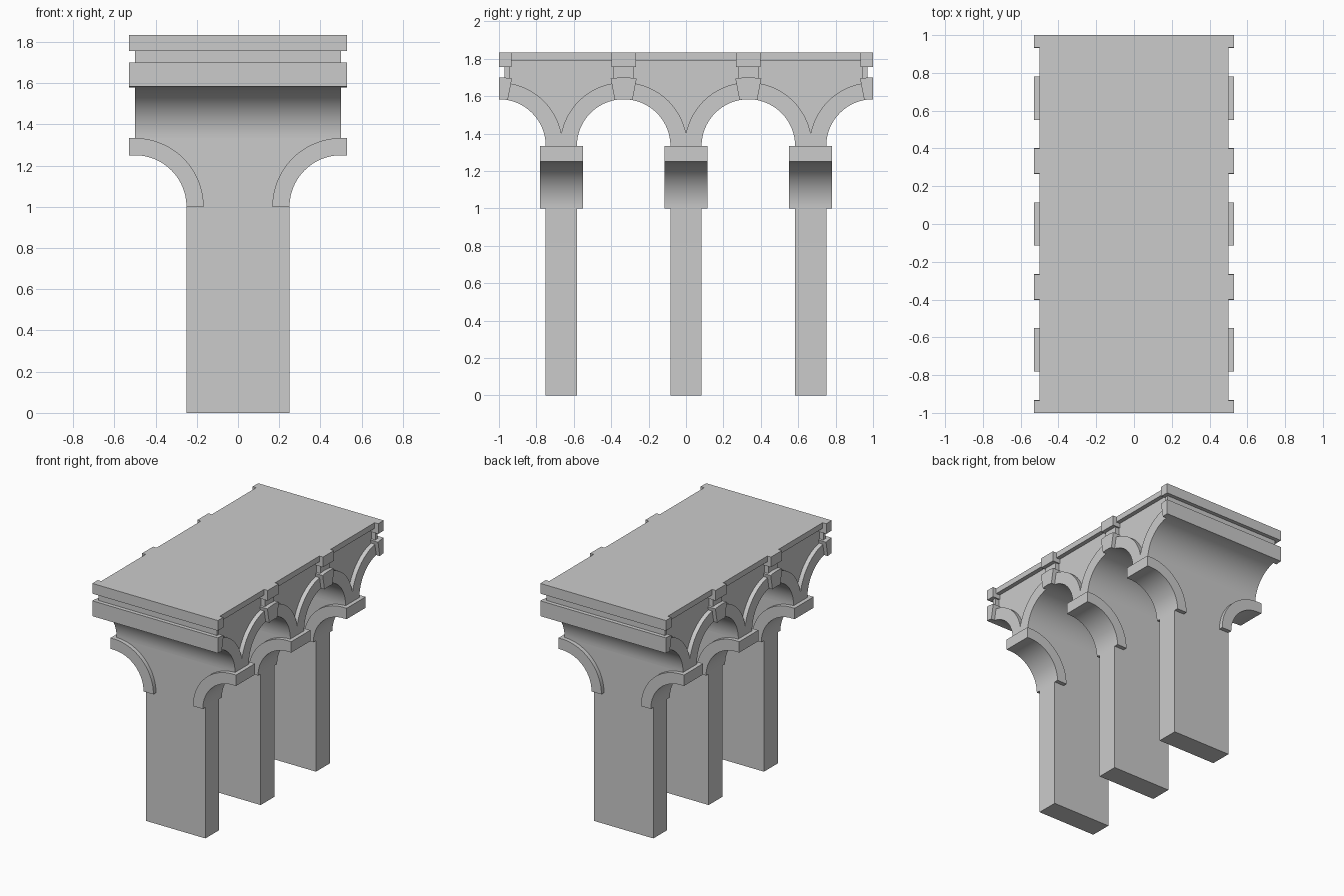
import bpy, bmesh
from math import sin, cos, pi, sqrt, asin

if "Cube" in bpy.data.objects:
    bpy.data.objects.remove(bpy.data.objects["Cube"])

SPRING, R = 4 / 3, 0.25            # upper arch springing height and radius
PIERS = (-2 / 3, 0, 2 / 3)
HALF, OUT, DEEP = 0.5, 0.53, 0.467  # wall face, projecting trim, recessed panel


def arc(cx, cz, r, a0, a1, n=24):
    return [(cx + r * cos(a0 + (a1 - a0) * i / n), cz + r * sin(a0 + (a1 - a0) * i / n))
            for i in range(n + 1)]


def prism(name, pts, lo, hi, axis):
    """Extrude a 2D outline (horizontal, z) along 'X' or 'Y' from lo to hi."""
    bm = bmesh.new()
    vs = [bm.verts.new((lo, a, z) if axis == 'X' else (a, lo, z)) for a, z in pts]
    face = bm.faces.new(vs)
    ext = bmesh.ops.extrude_face_region(bm, geom=[face])['geom']
    d = (hi - lo, 0, 0) if axis == 'X' else (0, hi - lo, 0)
    bmesh.ops.translate(bm, vec=d, verts=[g for g in ext if isinstance(g, bmesh.types.BMVert)])
    bmesh.ops.recalc_face_normals(bm, faces=bm.faces)
    me = bpy.data.meshes.new(name)
    bm.to_mesh(me)
    bm.free()
    ob = bpy.data.objects.new(name, me)
    bpy.context.collection.objects.link(ob)
    return ob


def smooth(ob):
    bpy.ops.object.select_all(action='DESELECT')
    ob.select_set(True)
    bpy.context.view_layer.objects.active = ob
    bpy.ops.object.shade_smooth_by_angle()


def sides(lo, hi):
    return ((lo, hi), (-hi, -lo))


# Piers flaring out at the top, with curved bands under each bracket
flare = [(0.25, 0)] + arc(0.5, 1, 0.25, pi, pi / 2) + [(HALF, SPRING)]
pier_outline = flare + [(-x, z) for x, z in reversed(flare)]
band = (arc(0.5, 1, 0.25, pi, pi / 2) + [(OUT, 1.25), (OUT, SPRING)]
        + arc(0.5, 1, 1 / 3, pi / 2, pi))
for p in PIERS:
    smooth(prism("pier", pier_outline, p - 1 / 12, p + 1 / 12, 'Y'))
    for s in (1, -1):
        smooth(prism("bracket_band", [(s * x, z) for x, z in band], p - 0.115, p + 0.115, 'Y'))

# Vaulted deck with a slot across each end
end = [(1, 1.833), (1, 1.755), (0.97, 1.755), (0.97, 1.70)]
outline = end + arc(1, SPRING, R, pi / 2, pi)
outline[4:4] = [(1, 1.70)]
outline += arc(1 / 3, SPRING, R, 0, pi, 48) + arc(-1 / 3, SPRING, R, 0, pi, 48)
outline += arc(-1, SPRING, R, 0, pi / 2) + [(-1, 1.70)] + [(-y, z) for y, z in reversed(end)]
deck = prism("vaulted_deck", outline, -HALF, HALF, 'X')

# Recessed spandrel panels between the arch rings
RO, PW = 0.34, 0.278
a_low, a_top = asin(sqrt(RO ** 2 - 1 / 9) / RO), asin(sqrt(RO ** 2 - (1 / 3 - PW) ** 2) / RO)
for p in PIERS:
    right = arc(p + 1 / 3, SPRING, RO, pi - a_low, pi - a_top)
    left = [(2 * p - y, z) for y, z in reversed(right)]
    panel = right + [(p + PW, 1.79), (p - PW, 1.79)] + left[:-1]
    for lo, hi in sides(DEEP, 0.6):
        cutter = prism("panel_cutter", panel, lo, hi, 'X')
        cutter.hide_render = True
        mod = deck.modifiers.new("panel", 'BOOLEAN')
        mod.operation, mod.solver, mod.object = 'DIFFERENCE', 'EXACT', cutter
        bpy.context.view_layer.objects.active = deck
        bpy.ops.object.modifier_apply(modifier=mod.name)
        bpy.data.objects.remove(cutter)
smooth(deck)

# Keystones and cap blocks over each arch crown, halved at the two ends
W = 0.19
for c in (-1, -1 / 3, 1 / 3, 1):
    a0 = pi / 2 - (0 if c == 1 else W)
    a1 = pi / 2 + (0 if c == -1 else W)
    wedge = arc(c, SPRING, R, a0, a1, 8) + arc(c, SPRING, 0.367, a1, a0, 8)
    y0, y1 = max(c - 0.066, -1), min(c + 0.066, 1)
    cap = [(y0, 1.755), (y1, 1.755), (y1, 1.833), (y0, 1.833)]
    for lo, hi in sides(DEEP, OUT):
        smooth(prism("keystone", wedge, lo, hi, 'X'))
        prism("cap_block", cap, lo, hi, 'X')
